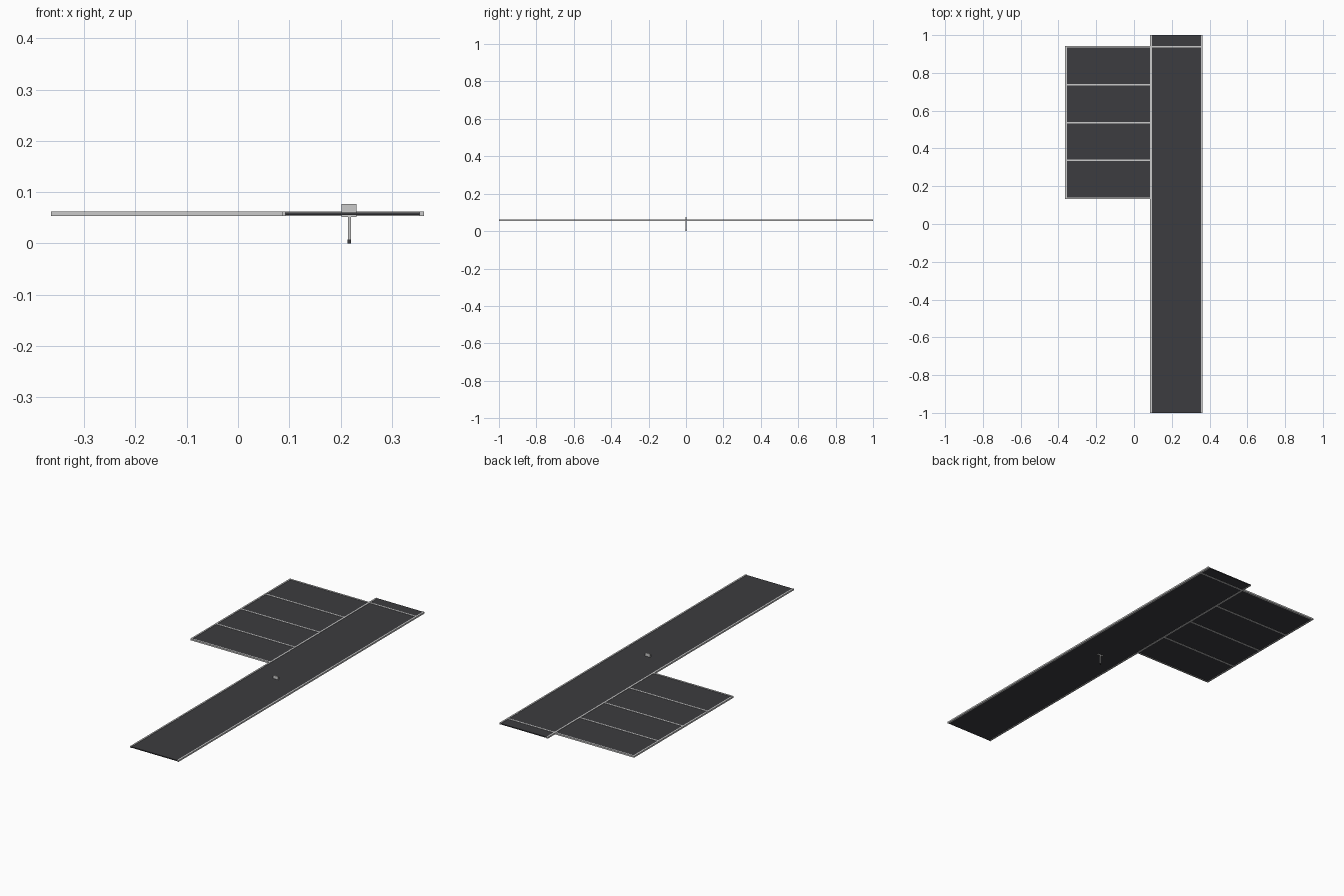
import bpy

if "Cube" in bpy.data.objects:
    bpy.data.objects.remove(bpy.data.objects["Cube"])

dark = bpy.data.materials.new("dark_panel")
dark.diffuse_color = (0.045, 0.045, 0.05, 1)
dark.use_nodes = True
dark.node_tree.nodes["Principled BSDF"].inputs["Base Color"].default_value = dark.diffuse_color


def box(name, x, y, z, mat=None):
    """Box spanning the given (min, max) ranges."""
    bpy.ops.mesh.primitive_cube_add(size=1)
    ob = bpy.context.object
    ob.name = name
    ob.location = [(a + b) / 2 for a, b in (x, y, z)]
    ob.scale = [b - a for a, b in (x, y, z)]
    bpy.ops.object.transform_apply(location=True, rotation=False, scale=True)
    if mat:
        ob.data.materials.append(mat)
    return ob


FRAME_Z = (0.054, 0.062)
PANEL_Z = (0.0555, 0.0605)
W = 0.008   # rail width

# Dark sheets: long runway and side deck
box("long_panel", (0.092, 0.355), (-1, 1), PANEL_Z, dark)
box("side_panel", (-0.358, 0.088), (0.14, 0.935), PANEL_Z, dark)

# Long edge rails
for name, x in (("inner_rail", 0.086), ("outer_rail", 0.354)):
    box(name, (x, x + W), (-1, 1), FRAME_Z)
box("side_rail", (-0.364, -0.364 + W), (0.132, 0.941), FRAME_Z)

# Cross rails; the last one runs on across the long panel
rails = 5
for i in range(rails):
    y = 0.136 + i * 0.2005
    end = 0.362 if i == rails - 1 else 0.09
    box(f"cross_rail_{i + 1}", (-0.364, end), (y - W / 2, y + W / 2), FRAME_Z)

# Small upright plate with its post and foot
box("sensor_plate", (0.202, 0.231), (-0.003, 0.003), (0.0515, 0.0765))
box("post", (0.214, 0.220), (-0.002, 0.002), (0.006, 0.053))
box("post_foot", (0.2135, 0.2205), (-0.0025, 0.0025), (0, 0.008), dark)
